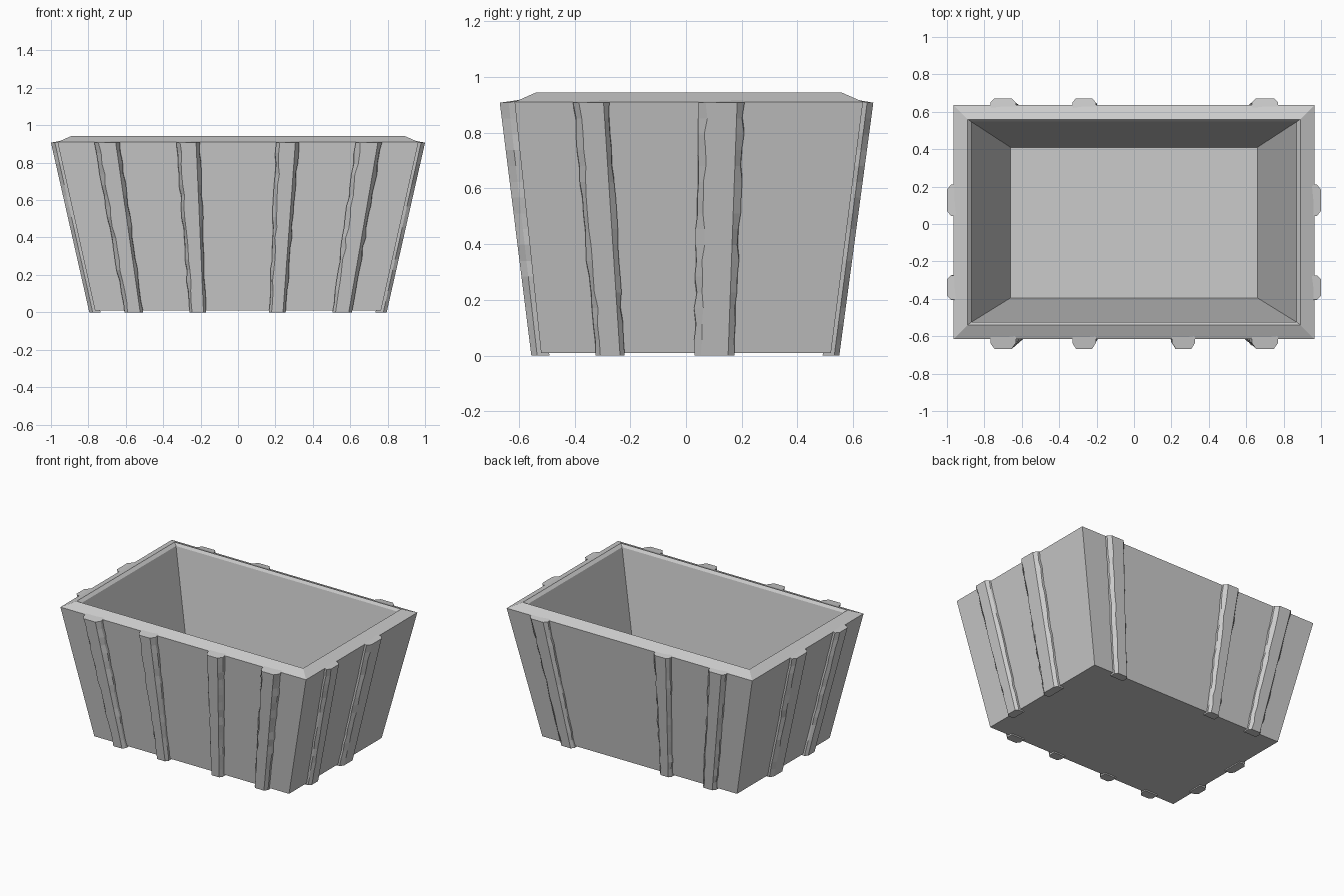
import bpy, bmesh, random
from mathutils import Vector

if "Cube" in bpy.data.objects:
    bpy.data.objects.remove(bpy.data.objects["Cube"])

random.seed(4)


def loft(name, rings):
    """Skin a list of equal-length closed rings and cap both ends."""
    bm = bmesh.new()
    rows = [[bm.verts.new(p) for p in ring] for ring in rings]
    n = len(rows[0])
    for a, b in zip(rows, rows[1:]):
        for i in range(n):
            j = (i + 1) % n
            bm.faces.new((a[i], a[j], b[j], b[i]))
    bm.faces.new(rows[0][::-1])
    bm.faces.new(rows[-1])
    bmesh.ops.recalc_face_normals(bm, faces=bm.faces)
    mesh = bpy.data.meshes.new(name)
    bm.to_mesh(mesh)
    bm.free()
    obj = bpy.data.objects.new(name, mesh)
    bpy.context.collection.objects.link(obj)
    return obj


def rect(x, y0, y1, z):
    return [(-x, y0, z), (x, y0, z), (x, y1, z), (-x, y1, z)]


# Tapered trough: outer wall, sloped rim, inner lip, inner wall, floor
loft("trough_body", [
    rect(0.765, -0.52, 0.52, 0.01),
    rect(0.965, -0.615, 0.635, 0.91),
    rect(0.89, -0.54, 0.56, 0.943),
    rect(0.87, -0.525, 0.547, 0.925),
    rect(0.66, -0.395, 0.41, 0.06),
])


def rib(name, low, high, out, w0, w1, p0, p1, steps=16):
    """Chamfered strip running up a wall, with lightly chipped edges."""
    low, high, out = Vector(low), Vector(high), Vector(out)
    side = Vector((-out.y, out.x, 0))
    rings = []
    for k in range(steps + 1):
        t = k / steps
        c = low.lerp(high, t)
        w, p = w0 + (w1 - w0) * t, p0 + (p1 - p0) * t
        chip = [0 if k in (0, steps) else random.uniform(-0.007, 0.004) for _ in range(2)]
        profile = [(-w, -0.03), (-w - chip[0], p * 0.4), (-0.68 * w - chip[1], p),
                   (0.68 * w, p), (w + chip[1], p * 0.4), (w, -0.03)]
        ring = [c + side * s + out * d for s, d in profile]
        if k == steps:  # top end rises toward the rim
            for v, (s, d) in zip(ring, profile):
                v.z += 0.012 if d < 0 else 0.0
        rings.append(ring)
    loft(name, rings)


# Long-wall ribs: (bottom x, top x, bottom half width, top half width, on back)
for i, (xb, xt, wb, wt, back) in enumerate([
        (-0.557, -0.70, 0.05, 0.068, True), (-0.215, -0.267, 0.045, 0.063, True),
        (0.21, 0.265, 0.045, 0.061, False), (0.557, 0.70, 0.052, 0.07, True)]):
    rib(f"front_rib_{i + 1}", (xb, -0.52, 0), (xt, -0.615, 0.907), (0, -1, 0), wb, wt, 0.035, 0.053)
    if back:
        rib(f"back_rib_{i + 1}", (xb, 0.52, 0), (xt, 0.635, 0.907), (0, 1, 0), wb, wt, 0.03, 0.037)

# End-wall ribs, the same on both ends
for s, label in ((1, "right"), (-1, "left")):
    for i, (yb, yt, wb, wt) in enumerate([(0.102, 0.127, 0.072, 0.083), (-0.272, -0.34, 0.052, 0.065)]):
        rib(f"{label}_rib_{i + 1}", (0.765 * s, yb, 0), (0.965 * s, yt, 0.907), (s, 0, 0), wb, wt, 0.03, 0.035)
